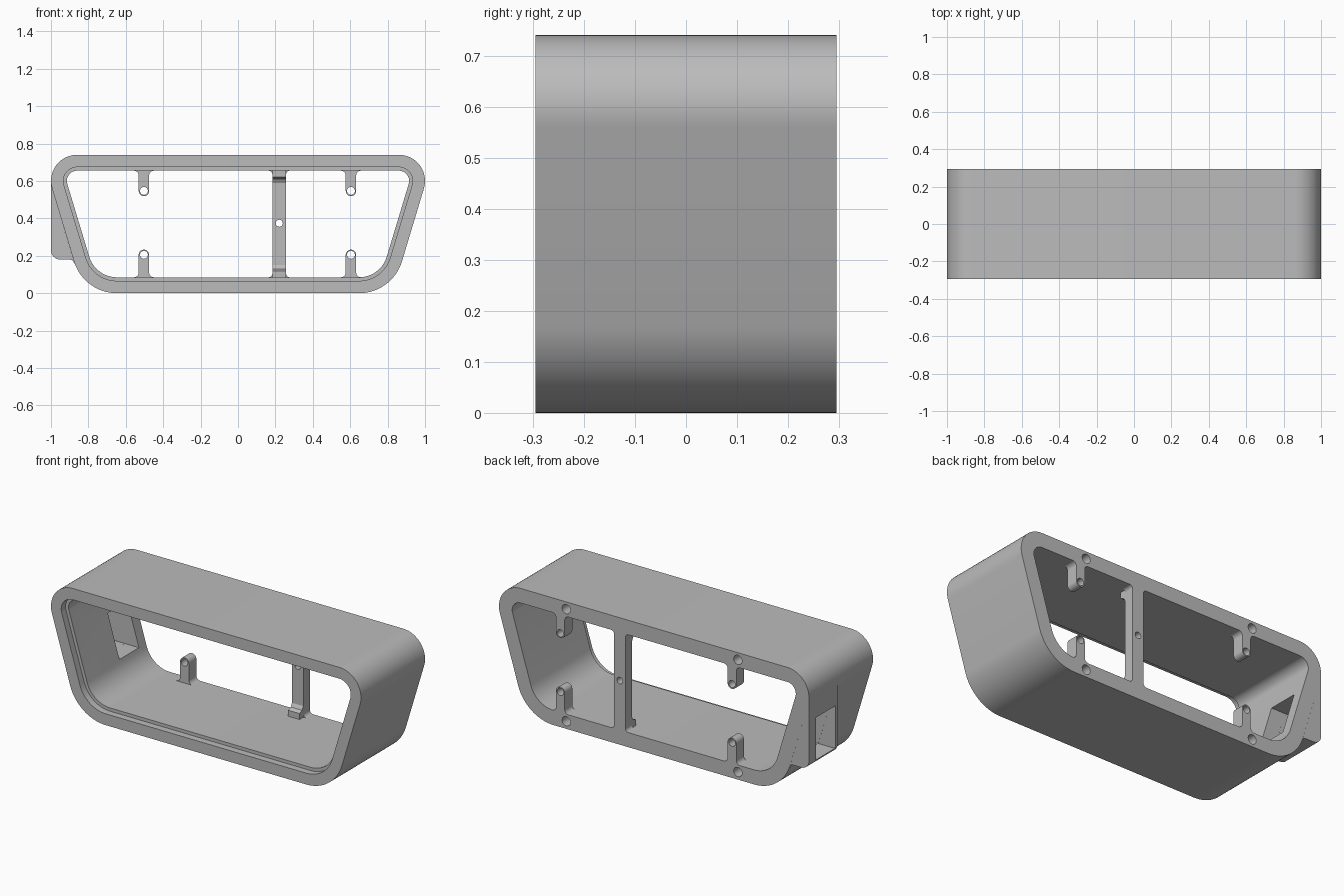
import bpy, bmesh
from math import sin, cos, pi, atan, radians
from mathutils import Matrix, Vector

cube = bpy.data.objects.get("Cube")
if cube:
    bpy.data.objects.remove(cube, do_unlink=True)

grey = bpy.data.materials.new("plain grey")
grey.use_nodes = True
grey.diffuse_color = (0.5, 0.5, 0.5, 1)
grey.node_tree.nodes["Principled BSDF"].inputs["Base Color"].default_value = (0.5, 0.5, 0.5, 1)

BACK, FRONT = 0.295, -0.295
WALL = 0.085                 # frame wall thickness
HEIGHT = 0.74
LEAN = atan(0.3)             # slope of the side walls


def finish(name, bm):
    bmesh.ops.recalc_face_normals(bm, faces=bm.faces)
    mesh = bpy.data.meshes.new(name)
    bm.to_mesh(mesh)
    bm.free()
    mesh.materials.append(grey)
    obj = bpy.data.objects.new(name, mesh)
    bpy.context.collection.objects.link(obj)
    return obj


def arc(cx, cz, r, a, b, steps=16):
    angles = [a + (b - a) * i / steps for i in range(steps + 1)]
    return [(cx + r * cos(t), cz + r * sin(t)) for t in angles]


def outline(inset):
    """Rounded trapezoid, shrunk evenly by inset."""
    half = arc(0.647, 0.24, 0.24 - inset, -pi / 2, -LEAN)
    half += arc(0.86, 0.60, 0.14 - inset, -LEAN, pi / 2)
    return half + [(-x, z) for x, z in reversed(half)]


def prism(name, points, a, b, axis="y"):
    """Extrude a profile of (x, z) along y, or of (y, z) along x."""
    bm = bmesh.new()
    place = (lambda p, d: (p[0], d, p[1])) if axis == "y" else (lambda p, d: (d, p[0], p[1]))
    face = bm.faces.new([bm.verts.new(place(p, a)) for p in points])
    new = bmesh.ops.extrude_face_region(bm, geom=[face])["geom"]
    shift = Vector(place((0, 0), b - a))
    bmesh.ops.translate(bm, vec=shift, verts=[v for v in new if isinstance(v, bmesh.types.BMVert)])
    return finish(name, bm)


def root(half, fillet):
    """Right-hand flare where a strip meets a wall, going away from the wall."""
    return arc(half + fillet, fillet, fillet, -pi / 2, -pi, 8)


# Frame shell with a shallow step around the front opening
bm = bmesh.new()
step = FRONT + 0.04
rings = []
for inset, y in ((0, FRONT), (0, BACK), (WALL, BACK), (WALL, step), (0.066, step), (0.066, FRONT)):
    rings.append([bm.verts.new((x, y, z)) for x, z in outline(inset)])
for r, ring in enumerate(rings):
    after = rings[(r + 1) % len(rings)]
    for i in range(len(ring)):
        j = (i + 1) % len(ring)
        bm.faces.new((ring[i], ring[j], after[j], after[i]))
parts = [finish("frame", bm)]

# Mounting tabs, flush with the back
holes = []
for side, x in (("right", -0.503), ("left", 0.604)):
    for level, length in (("upper", 0.108), ("lower", 0.120)):
        half = 0.028
        edge = root(half, 0.025)
        profile = edge + arc(0, length, half, 0, pi) + [(-u, h) for u, h in reversed(edge)]
        place = (lambda h: HEIGHT - WALL - h) if level == "upper" else (lambda h: WALL + h)
        points = [(x + u, place(h)) for u, h in profile]
        parts.append(prism(f"{level}_{side}_tab", points, BACK - 0.07, BACK))
        holes.append((x, place(length), 0.021))
        # Screw hole in the back rim beside each tab
        holes.append((x - 0.038, 0.698 if level == "upper" else 0.044, 0.027))

# Upright bar with flared ends
bar_x, half = 0.2205, 0.0365
low, high = WALL, HEIGHT - WALL
edge = [(u, low + h) for u, h in root(half, 0.02)]
edge += [(u, high + low - z) for u, z in reversed(edge)]
points = [(bar_x + u, z) for u, z in edge] + [(bar_x - u, z) for u, z in reversed(edge)]
bar_front = BACK - 0.06
parts.append(prism("upright_bar", points, bar_front, BACK))
holes.append((bar_x, 0.374, 0.019))

# Thickened feet on the front of the bar
for name, base, way in (("bar_foot", low, 1), ("bar_head", high, -1)):
    foot = [(bar_front, 0), (bar_front - 0.035, 0), (bar_front - 0.035, 0.035),
            (bar_front - 0.012, 0.045), (bar_front, 0.065)]
    points = [(y, base + way * h) for y, h in foot]
    parts.append(prism(name, points, bar_x - half, bar_x + half, "x"))

# Socket housing on the right side wall
def wall_x(z):
    return -0.994 + 0.3 * (0.56 - z)

points = [(-1.0, 0.60)] + arc(-0.95, 0.23, 0.05, pi, 1.5 * pi, 8)
points += [(-0.90, 0.18), (-0.885, 0.176), (wall_x(0.155), 0.155), (wall_x(0.56), 0.56)]
parts.append(prism("socket_housing", points, 0.03, BACK))

# Cutter for the screw holes and the socket window
bm = bmesh.new()
for x, z, radius in holes:
    turn = Matrix.Translation((x, 0.3, z)) @ Matrix.Rotation(pi / 2, 4, "X")
    bmesh.ops.create_cone(bm, cap_ends=True, segments=24, radius1=radius,
                          radius2=radius, depth=0.2, matrix=turn)
window = Matrix.Translation((-0.9, 0.14, 0.335)) @ Matrix.Diagonal((0.4, 0.18, 0.25, 1))
bmesh.ops.create_cube(bm, size=1, matrix=window)
cutter = finish("hole_cutter", bm)
cutter.hide_render = True

for obj in parts:
    bpy.context.view_layer.objects.active = obj
    bpy.ops.object.select_all(action="DESELECT")
    obj.select_set(True)
    if obj.name not in ("bar_foot", "bar_head"):
        cut = obj.modifiers.new("holes", "BOOLEAN")
        cut.operation, cut.solver, cut.object = "DIFFERENCE", "EXACT", cutter
        bpy.ops.object.modifier_apply(modifier=cut.name)
    bpy.ops.object.shade_smooth_by_angle(angle=radians(30))
bpy.data.objects.remove(cutter, do_unlink=True)
